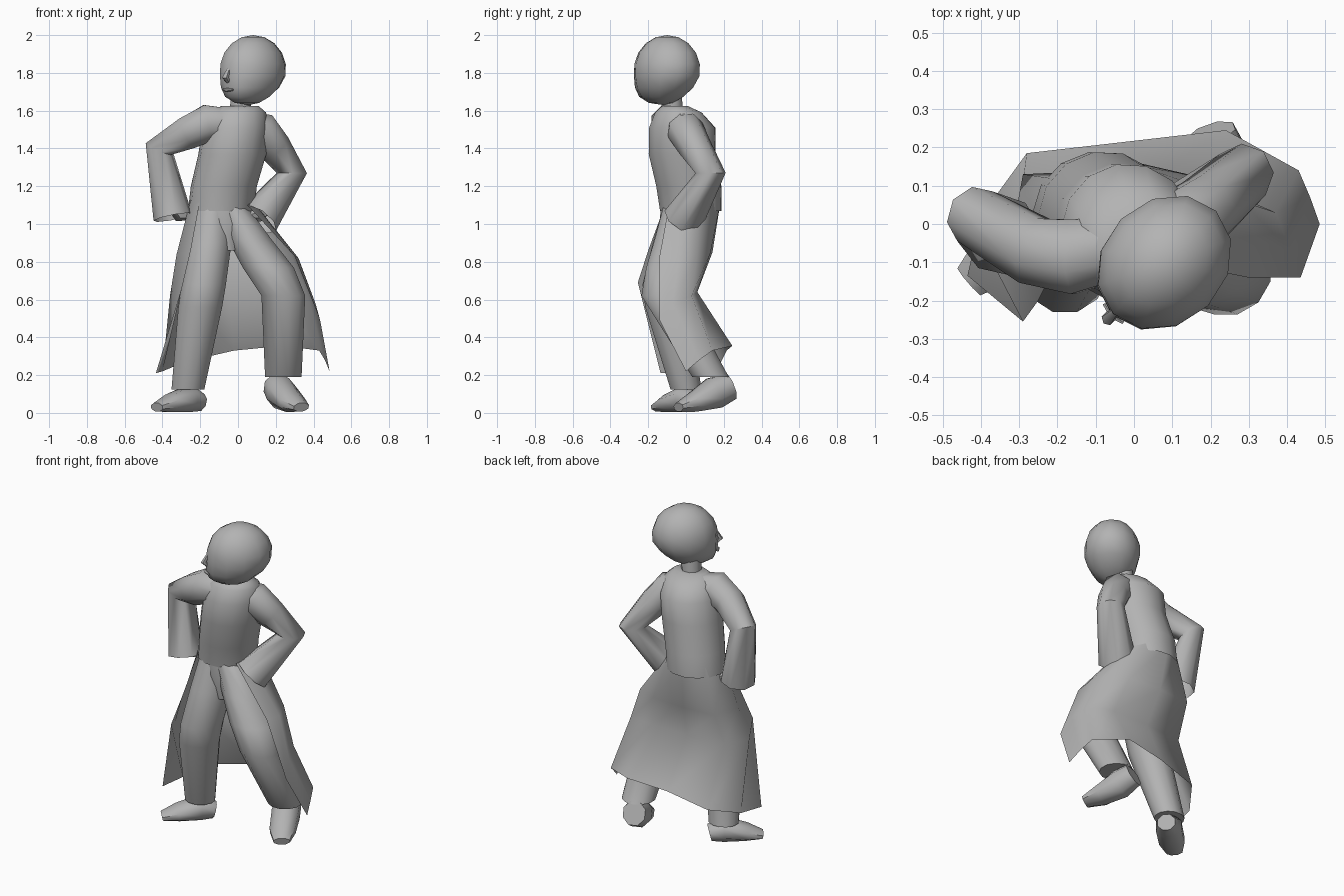
import bpy, bmesh, math
from mathutils import Vector, Matrix

cube = bpy.data.objects.get("Cube")
if cube:
    bpy.data.objects.remove(cube, do_unlink=True)

grey = bpy.data.materials.new("plain grey")
grey.use_nodes = True
grey.diffuse_color = (0.45, 0.45, 0.45, 1)
grey.node_tree.nodes["Principled BSDF"].inputs["Base Color"].default_value = (0.45, 0.45, 0.45, 1)


def finish(name, bm, matrix=None, angle=55):
    """Turn a bmesh into a smooth shaded grey object."""
    bmesh.ops.recalc_face_normals(bm, faces=bm.faces[:])
    mesh = bpy.data.meshes.new(name)
    bm.to_mesh(mesh)
    bm.free()
    mesh.materials.append(grey)
    obj = bpy.data.objects.new(name, mesh)
    bpy.context.collection.objects.link(obj)
    if matrix:
        obj.matrix_world = matrix
    bpy.ops.object.select_all(action='DESELECT')
    obj.select_set(True)
    bpy.context.view_layer.objects.active = obj
    bpy.ops.object.shade_smooth_by_angle(angle=math.radians(angle))
    return obj


def skin(bm, rings, closed):
    """Join neighbouring rows of vertices with quads."""
    for low, high in zip(rings, rings[1:]):
        n = len(low)
        for i in range(n if closed else n - 1):
            j = (i + 1) % n
            bm.faces.new((low[i], low[j], high[j], high[i]))


def loft(name, stations, sides=8, follow=False, caps=(True, True), twist=0, matrix=None):
    """Rings (x, y, z, half width, half depth), level or following the path."""
    bm = bmesh.new()
    points = [Vector(s[:3]) for s in stations]
    rings, frame, last = [], Matrix.Rotation(math.radians(twist), 3, 'Z'), None
    for k, s in enumerate(stations):
        if follow:
            before = (points[k] - points[max(k - 1, 0)]).normalized()
            after = (points[min(k + 1, len(points) - 1)] - points[k]).normalized()
            t = (before + after).normalized()
            if last is None:
                frame = t.to_track_quat('Z', 'Y').to_matrix()
            else:
                frame = last.rotation_difference(t).to_matrix() @ frame
            last = t
        ring = []
        for i in range(sides):
            a = math.tau * (i + 0.5) / sides
            offset = Vector((s[3] * math.cos(a), s[-1] * math.sin(a), 0))
            ring.append(bm.verts.new(points[k] + frame @ offset))
        rings.append(ring)
    skin(bm, rings, True)
    for wanted, ring in zip(caps, (rings[0], rings[-1])):
        if wanted:
            bm.faces.new(ring)
    return finish(name, bm, matrix)


# Jacket body, turned slightly at the chest
loft("jacket_body", [
    (-.09, .025, 1.07, .175, .165), (-.075, .015, 1.2, .175, .175),
    (-.03, -.02, 1.37, .18, .18), (-.015, -.02, 1.51, .175, .178),
    (0, -.04, 1.59, .15, .125), (.01, -.06, 1.625, .1, .07)],
    sides=14, twist=10, caps=(False, True))

# Trousers
loft("trouser_seat", [(-.09, .01, 1.14, .15, .14), (-.075, 0, 1, .16, .14),
                      (-.045, -.02, .86, .05, .1)], sides=14)
loft("right_trouser_leg", [
    (-.13, .01, 1.11, .1, .13), (-.15, -.04, .9, .12, .14), (-.18, -.1, .68, .12, .135),
    (-.2, -.1, .56, .12, .12), (-.265, 0, .125, .09, .085)], sides=12)
loft("left_trouser_leg", [
    (-.05, .01, 1.11, .09, .13), (.06, -.03, .92, .12, .14), (.16, -.08, .77, .14, .135),
    (.24, -.12, .62, .12, .12), (.24, .13, .19, .1, .1)], sides=12)

# Shoes, the left one with its heel raised
loft("right_shoe", [
    (-.2, .05, .055, .055, .05), (-.26, 0, .075, .08, .075),
    (-.36, -.09, .05, .08, .05), (-.43, -.15, .03, .05, .025)], follow=True)
loft("left_shoe", [
    (.2, .235, .14, .07, .075), (.23, .15, .105, .085, .09),
    (.285, .04, .055, .08, .055), (.335, -.04, .03, .05, .025)], follow=True)

# Sleeves with wide open cuffs, and small hands resting on the hips
loft("right_sleeve", [
    (-.03, -.06, 1.53, .085), (-.16, -.085, 1.535, .105), (-.26, -.07, 1.485, .095),
    (-.415, .02, 1.4, .08), (-.345, -.03, 1.035, .105)], follow=True, caps=(True, False))
loft("left_sleeve", [
    (.02, -.03, 1.53, .075), (.12, -.005, 1.5, .1), (.19, .045, 1.41, .09),
    (.285, .13, 1.27, .08), (.11, -.015, 1.025, .11)], follow=True, caps=(True, False))
loft("right_hand", [(-.36, -.03, 1.12, .035), (-.31, -.01, 1.05, .04),
                    (-.24, .02, 1.04, .02)], sides=6, follow=True)
loft("left_hand", [(.17, .05, 1.1, .035), (.11, 0, 1.05, .04),
                   (.06, -.05, 1.04, .02)], sides=6, follow=True)

# Coat skirt, open at the front: each column runs from under the jacket to the hem
coat_columns = [
    ((-.2, -.1, 1.13), (-.25, -.2, .86), (-.29, -.255, .69), (-.435, -.135, .21)),
    ((-.25, -.02, 1.13), (-.325, -.06, .84), (-.36, -.12, .62), (-.4, .02, .22)),
    ((-.22, .12, 1.13), (-.29, .13, .85), (-.3, .04, .64), (-.28, .185, .27)),
    ((-.1, .185, 1.13), (-.08, .14, .85), (-.05, .06, .64), (-.02, .215, .33)),
    ((.02, .15, 1.13), (.14, .13, .85), (.2, .06, .64), (.24, .245, .355)),
    ((.07, .07, 1.13), (.28, .06, .84), (.37, .03, .62), (.43, .14, .33)),
    ((.08, -.02, 1.12), (.32, -.04, .82), (.41, -.07, .58), (.46, .07, .28)),
    ((.05, -.09, 1.1), (.3, -.14, .83), (.435, -.14, .49), (.485, 0, .22)),
]
bm = bmesh.new()
skin(bm, [[bm.verts.new(p) for p in column] for column in coat_columns], False)
finish("coat_skirt", bm, angle=80)

# Neck
loft("neck", [(.01, -.07, 1.57, .06), (.02, -.08, 1.72, .06)])

# Head, turned towards the figure's right, with a full jaw
head_frame = Matrix.Translation((.08, -.1, 1.815)) @ Matrix.Rotation(math.radians(-45), 4, 'Z')
bm = bmesh.new()
bmesh.ops.create_uvsphere(bm, u_segments=12, v_segments=9, radius=1)
for v in bm.verts:
    x, y, z = v.co
    drop = max(-z, 0) ** 2
    y *= 1 + (.5 if y < 0 else -.35) * drop
    v.co = (.163 * x, .193 * y - .03 * drop, .185 * z)
finish("head", bm, head_frame)

# Nose and lips
loft("nose", [(0, -.18, .01, .01), (0, -.208, -.04, .018), (0, -.187, -.06, .013)],
     sides=6, follow=True, matrix=head_frame)
loft("lips", [(-.035, -.187, -.105, .006), (0, -.195, -.105, .01), (.035, -.187, -.105, .006)],
     sides=6, follow=True, matrix=head_frame)
